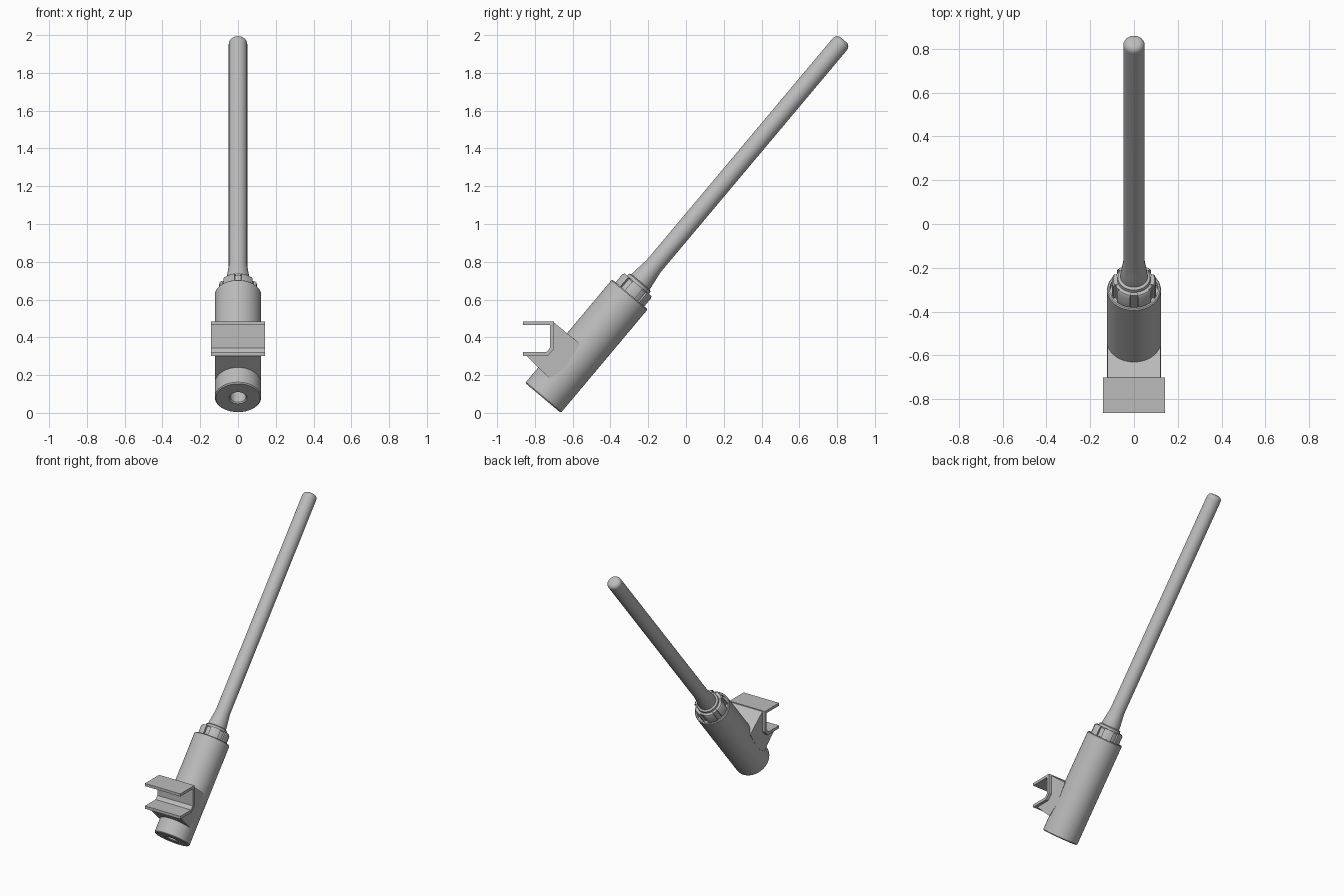
import bpy, bmesh, math
from mathutils import Matrix, Vector

if "Cube" in bpy.data.objects:
    bpy.data.objects.remove(bpy.data.objects["Cube"])

grey = bpy.data.materials.new("light grey")
grey.use_nodes = True
COLOUR = (0.5, 0.5, 0.5, 1)
grey.diffuse_color = COLOUR
grey.node_tree.nodes["Principled BSDF"].inputs["Base Color"].default_value = COLOUR

# Frame of the tilted axis, starting at the middle of the socket's lower end
TILT = Matrix.Translation((0, -0.757, 0.079)) @ Matrix.Rotation(math.radians(-40), 4, 'X')


def finish(name, bm, matrix=Matrix(), smooth=True):
    bmesh.ops.remove_doubles(bm, verts=bm.verts, dist=1e-5)
    bmesh.ops.recalc_face_normals(bm, faces=bm.faces)
    bm.transform(matrix)
    mesh = bpy.data.meshes.new(name)
    bm.to_mesh(mesh)
    bm.free()
    mesh.materials.append(grey)
    obj = bpy.data.objects.new(name, mesh)
    bpy.context.collection.objects.link(obj)
    if smooth:
        bpy.ops.object.select_all(action='DESELECT')
        obj.select_set(True)
        bpy.context.view_layer.objects.active = obj
        bpy.ops.object.shade_smooth_by_angle(angle=math.radians(35))
    return obj


def lathe(name, profile, steps=64):
    """Spin a (radius, height) profile about the tilted axis."""
    bm = bmesh.new()
    verts = [bm.verts.new((r, 0, h)) for r, h in profile]
    edges = [bm.edges.new(pair) for pair in zip(verts, verts[1:])]
    bmesh.ops.spin(bm, geom=verts + edges, cent=(0, 0, 0), axis=(0, 0, 1),
                   angle=math.tau, steps=steps, use_merge=True)
    return finish(name, bm, TILT)


def extrude(name, outline, half_width):
    """Extrude a (y, z) outline across x."""
    bm = bmesh.new()
    face = bm.faces.new([bm.verts.new((-half_width, y, z)) for y, z in outline])
    geom = bmesh.ops.extrude_face_region(bm, geom=[face])["geom"]
    moved = [g for g in geom if isinstance(g, bmesh.types.BMVert)]
    bmesh.ops.translate(bm, verts=moved, vec=(2 * half_width, 0, 0))
    return finish(name, bm, smooth=False)


# Socket tube with a bore in the lower end and a shallow cup on top
lathe("socket_tube", [(0, 0.3), (0.042, 0.3), (0.042, 0.006), (0.048, 0),
                      (0.117, 0), (0.123, 0.006), (0.123, 0.71), (0.118, 0.716),
                      (0.11, 0.716), (0.11, 0.69), (0, 0.69)])

# Collar core and clamp jaws separated by six slots
lathe("collar_core", [(0, 0.68), (0.088, 0.68), (0.088, 0.775), (0.076, 0.782),
                      (0.074, 0.797), (0.064, 0.803), (0, 0.803)])
bm = bmesh.new()
SLOT = 0.18
for k in range(6):
    start = -math.pi / 2 + k * math.tau / 6 + SLOT
    ring = [bm.verts.new((r, 0, h)) for r, h in
            [(0.08, 0.685), (0.101, 0.685), (0.101, 0.772), (0.094, 0.782), (0.08, 0.782)]]
    cap = bm.faces.new(ring)
    bmesh.ops.rotate(bm, verts=ring, matrix=Matrix.Rotation(start, 3, 'Z'))
    bmesh.ops.spin(bm, geom=[cap], cent=(0, 0, 0), axis=(0, 0, 1),
                   angle=math.tau / 6 - 2 * SLOT, steps=8)
finish("collar_jaws", bm, TILT)

# Rod with a flared foot and a rounded tip
R, TIP, F = 0.049, 2.475, 0.03
tip = [(R - F + F * math.cos(a), TIP - F + F * math.sin(a))
       for a in (i * math.pi / 12 for i in range(7))]
lathe("rod", [(0, 0.78), (0.062, 0.78), (0.062, 0.815), (0.056, 0.86),
              (R, 0.91)] + tip + [(0, TIP)], 48)

# Neck block joining the tube to the bracket
extrude("bracket_neck", [(-0.705, 0.483), (-0.56, 0.365), (-0.64, 0.24), (-0.72, 0.18),
                         (-0.845, 0.303), (-0.735, 0.303), (-0.705, 0.335)], 0.122)

# Channel bracket, open to the front, with a bevelled lower corner
extrude("channel_bracket", [(-0.862, 0.485), (-0.70, 0.485), (-0.70, 0.335),
                            (-0.732, 0.302), (-0.862, 0.302), (-0.862, 0.322),
                            (-0.74, 0.322), (-0.72, 0.344), (-0.72, 0.466),
                            (-0.862, 0.466)], 0.142)
